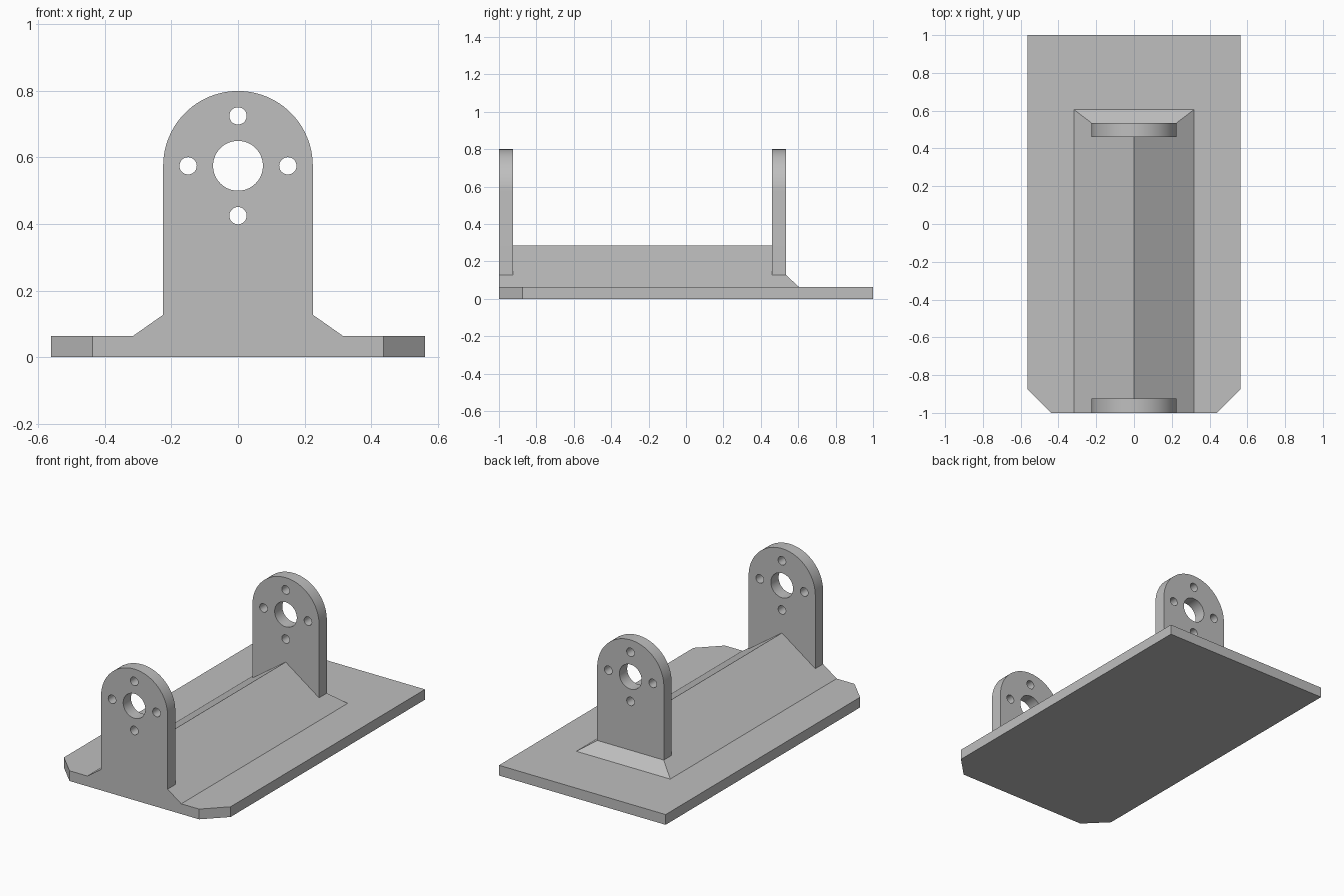
import bpy, bmesh
from math import pi, sin, cos, radians

cube = bpy.data.objects.get("Cube")
if cube:
    bpy.data.objects.remove(cube, do_unlink=True)

grey = bpy.data.materials.new("plain grey")
grey.use_nodes = True
GREY = (0.52, 0.52, 0.52, 1)
grey.diffuse_color = GREY
grey.node_tree.nodes["Principled BSDF"].inputs["Base Color"].default_value = GREY

BASE_TOP = 0.0625
HALF_WIDTH = 0.5625
PLATE_HALF = 0.225
SHOULDER_Z = 0.127
HOLE_Z = 0.575
THICK = 0.075


def add_mesh(name, bm):
    bmesh.ops.recalc_face_normals(bm, faces=bm.faces[:])
    mesh = bpy.data.meshes.new(name)
    bm.to_mesh(mesh)
    bm.free()
    mesh.materials.append(grey)
    obj = bpy.data.objects.new(name, mesh)
    bpy.context.collection.objects.link(obj)
    return obj


def arc(x, z, radius, start, end, count):
    return [(x + radius * cos(start + (end - start) * i / count),
             z + radius * sin(start + (end - start) * i / count))
            for i in range(count + 1)]


# Base slab with two clipped front corners
bm = bmesh.new()
clip = 0.125
right = [(HALF_WIDTH - clip, -1), (HALF_WIDTH, -1 + clip), (HALF_WIDTH, 1)]
outline = right + [(-x, y) for x, y in reversed(right)]
face = bm.faces.new([bm.verts.new((x, y, 0)) for x, y in outline])
top = bmesh.ops.extrude_face_region(bm, geom=[face])["geom"]
bmesh.ops.translate(bm, vec=(0, 0, BASE_TOP),
                    verts=[v for v in top if isinstance(v, bmesh.types.BMVert)])
add_mesh("base_slab", bm)

# Roof-shaped ridge: the ends above the shoulders tuck inside the uprights
bm = bmesh.new()
foot, apex_z = 0.317, 0.285
ends = []
for foot_y, shoulder_y, apex_y in ((-1, -1, -0.96), (0.605, 0.535, 0.5)):
    points = [(-foot, foot_y, BASE_TOP), (-PLATE_HALF, shoulder_y, SHOULDER_Z),
              (0, apex_y, apex_z),
              (PLATE_HALF, shoulder_y, SHOULDER_Z), (foot, foot_y, BASE_TOP)]
    verts = [bm.verts.new(p) for p in points]
    bm.faces.new([verts[i] for i in (0, 1, 3, 4)])
    bm.faces.new(verts[1:4])
    ends.append(verts)
front, back = ends
bm.faces.new(front[:3] + back[2::-1])
bm.faces.new(front[2:] + back[:1:-1])
bm.faces.new((front[0], front[4], back[4], back[0]))
add_mesh("ridge", bm)


# Round-topped upright with a bore and four bolt holes
def upright(name, y):
    loops = [[(-PLATE_HALF, SHOULDER_Z), (PLATE_HALF, SHOULDER_Z)]
             + arc(0, HOLE_Z, PLATE_HALF, 0, pi, 48),
             arc(0, HOLE_Z, THICK, 0, 2 * pi, 48)[:-1]]
    for dx, dz in ((1, 0), (-1, 0), (0, 1), (0, -1)):
        loops.append(arc(0.15 * dx, HOLE_Z + 0.15 * dz, 0.026, 0, 2 * pi, 32)[:-1])
    curve = bpy.data.curves.new(name + "_outline", "CURVE")
    curve.dimensions = "2D"
    curve.fill_mode = "BOTH"
    curve.extrude = THICK / 2
    for loop in loops:
        spline = curve.splines.new("POLY")
        spline.points.add(len(loop) - 1)
        for point, (x, z) in zip(spline.points, loop):
            point.co = (x, z, 0, 1)
        spline.use_cyclic_u = True
    helper = bpy.data.objects.new(name + "_outline", curve)
    bpy.context.collection.objects.link(helper)
    bm = bmesh.new()
    bm.from_mesh(helper.to_mesh())
    helper.to_mesh_clear()
    bpy.data.objects.remove(helper, do_unlink=True)
    bmesh.ops.remove_doubles(bm, verts=bm.verts[:], dist=0.0001)
    for v in bm.verts:
        x, z, depth = v.co
        v.co = (x, y + depth, z)
    obj = add_mesh(name, bm)
    bpy.ops.object.select_all(action="DESELECT")
    bpy.context.view_layer.objects.active = obj
    obj.select_set(True)
    bpy.ops.object.shade_smooth_by_angle(angle=radians(30))


upright("front_upright", -1 + THICK / 2)
upright("back_upright", 0.535 - THICK / 2)
